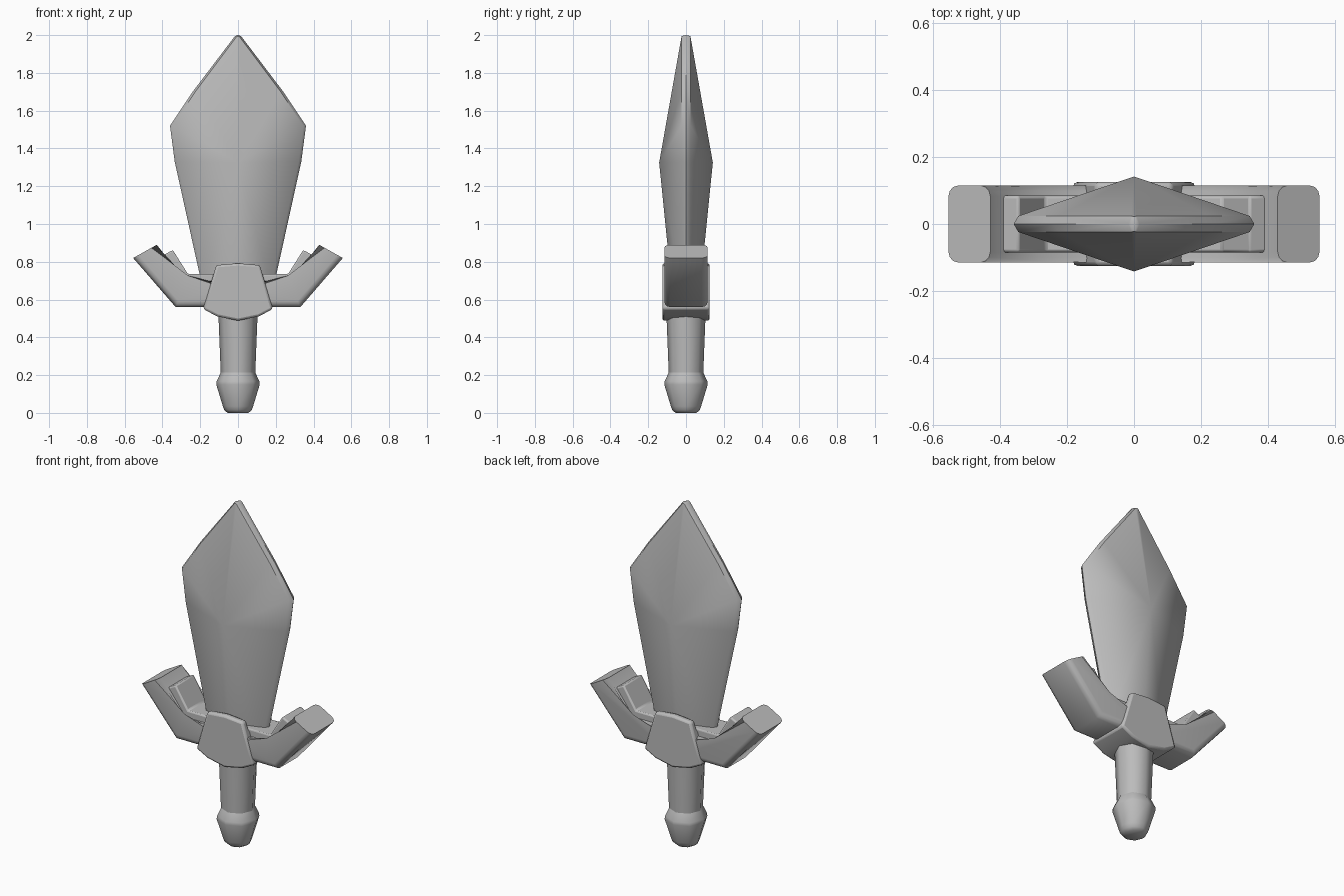
import bpy, bmesh, math

if "Cube" in bpy.data.objects:
    bpy.data.objects.remove(bpy.data.objects["Cube"])

grey = bpy.data.materials.new("plain_grey")
grey.diffuse_color = (0.5, 0.5, 0.5, 1)
grey.use_nodes = True
grey.node_tree.nodes["Principled BSDF"].inputs["Base Color"].default_value = grey.diffuse_color


def finish(name, bm, bevel=0.0, segments=2, smooth=35):
    """Turn a bmesh into a smooth-shaded object, optionally bevelled."""
    bmesh.ops.recalc_face_normals(bm, faces=bm.faces)
    me = bpy.data.meshes.new(name)
    bm.to_mesh(me)
    bm.free()
    me.materials.append(grey)
    ob = bpy.data.objects.new(name, me)
    bpy.context.collection.objects.link(ob)
    bpy.ops.object.select_all(action='DESELECT')
    ob.select_set(True)
    bpy.context.view_layer.objects.active = ob
    bpy.ops.object.shade_smooth_by_angle(angle=math.radians(smooth))
    if bevel:
        add_bevel(ob, bevel, segments)
    return ob


def add_bevel(ob, width, segments):
    mod = ob.modifiers.new("rounded_edges", 'BEVEL')
    mod.width, mod.segments = width, segments
    mod.limit_method, mod.angle_limit = 'ANGLE', math.radians(35)


def prism(outline, depth):
    """Extrude an x-z outline symmetrically along y."""
    bm = bmesh.new()
    a = [bm.verts.new((x, -depth, z)) for x, z in outline]
    b = [bm.verts.new((x, depth, z)) for x, z in outline]
    bm.faces.new(a)
    bm.faces.new(b[::-1])
    for i in range(len(a)):
        j = (i + 1) % len(a)
        bm.faces.new((a[i], b[i], b[j], a[j]))
    return bm


# Blade: two ridged faces joined by a narrow rounded edge
EDGE = [(0.187, 0.66), (0.335, 1.33), (0.36, 1.52), (0.24, 1.70), (0.016, 1.995)]
RIDGE = [(0.075, 0.66), (0.142, 1.325), (0.022, 1.995)]
bm = bmesh.new()
ridge = {f: [bm.verts.new((0, f * y, z)) for y, z in RIDGE] for f in (-1, 1)}
tip = bm.verts.new((0, 0, 2.0))
for s in (-1, 1):
    rim = [bm.verts.new((s * x, 0, z)) for x, z in EDGE]
    for f in (-1, 1):
        r = ridge[f]
        e = [bm.verts.new((s * (x - min(0.014, x / 2)), f * 0.024, z - (0.004 if z > 1.9 else 0)))
             for x, z in EDGE]
        bm.faces.new((r[0], r[1], e[0]))
        bm.faces.new((r[1], e[1], e[0]))
        bm.faces.new((r[1], e[2], e[1]))
        bm.faces.new((r[1], e[3], e[2]))
        bm.faces.new((r[1], r[2], e[4], e[3]))
        for i in range(4):
            bm.faces.new((e[i], e[i + 1], rim[i + 1], rim[i]))
        bm.faces.new((r[2], tip, rim[4], e[4]))
bmesh.ops.holes_fill(bm, edges=[e for e in bm.edges if e.is_boundary])
finish("blade", bm, smooth=42)

# Guard: bent arms with a narrower raised strip on the inside
ARM = [(0.08, 0.56), (0.33, 0.56), (0.555, 0.82), (0.43, 0.89), (0.28, 0.695), (0.08, 0.695)]
STRIP = [(0.0, 0.66), (0.30, 0.66), (0.405, 0.83), (0.345, 0.862), (0.265, 0.735), (0.0, 0.735)]
for s, side in ((-1, "left"), (1, "right")):
    bm = prism([(s * x, z) for x, z in ARM], 0.115)
    # round only the edges running along the arm
    long_edges = [e for e in bm.edges if e.verts[0].co.y * e.verts[1].co.y > 0
                  and not all(v.co.z > 0.8 for v in e.verts)
                  and not all(abs(v.co.x) < 0.1 for v in e.verts)]
    bmesh.ops.bevel(bm, geom=long_edges, offset=0.032, segments=3, profile=0.5, affect='EDGES')
    finish(f"guard_arm_{side}", bm, smooth=55)
    finish(f"guard_strip_{side}", prism([(s * x, z) for x, z in STRIP], 0.085), 0.008)

# Centre block: solid below, with a slot above for the blade
HALF = [(0.185, 0.55), (0.115, 0.782)]
block = [(0, 0.488), (0.11, 0.511)] + HALF + [(0, 0.792)]
block += [(-x, z) for x, z in HALF[::-1]] + [(-0.11, 0.511)]
guard = finish("guard_centre", prism(block, 0.125))
slot = finish("slot_cutter", prism([(-0.3, 0.73), (0.3, 0.73), (0.3, 1.0), (-0.3, 1.0)], 0.085))
slot.hide_render = True
slot.hide_viewport = True
cut = guard.modifiers.new("blade_slot", 'BOOLEAN')
cut.object, cut.solver = slot, 'EXACT'
add_bevel(guard, 0.012, 2)


# Grip and pommel: eight-sided turned shapes
def lathe(name, profile, sides=8):
    bm = bmesh.new()
    rings = [[bm.verts.new((r * math.cos(2 * math.pi * i / sides),
                            r * math.sin(2 * math.pi * i / sides), z))
              for i in range(sides)] for r, z in profile]
    for a, b in zip(rings, rings[1:]):
        for i in range(sides):
            j = (i + 1) % sides
            bm.faces.new((a[i], a[j], b[j], b[i]))
    bm.faces.new(rings[0][::-1])
    bm.faces.new(rings[-1])
    return finish(name, bm, smooth=50)


lathe("grip", [(0.091, 0.2), (0.104, 0.53)])
lathe("pommel", [(0.055, 0.0), (0.073, 0.015), (0.08, 0.035), (0.115, 0.15),
                 (0.113, 0.168), (0.092, 0.212), (0.086, 0.225)])
